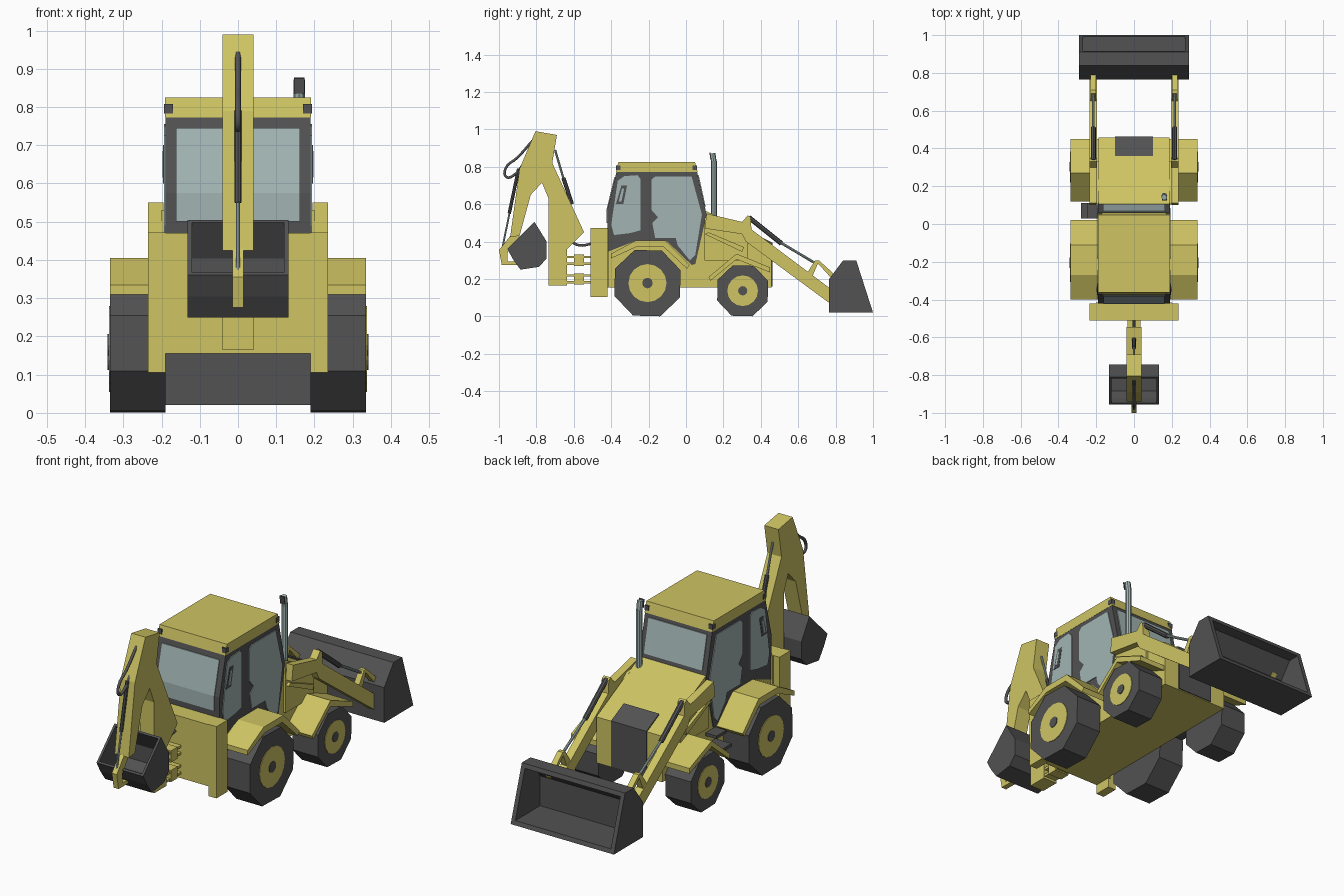
import bpy, bmesh, math
from mathutils import Vector


def material(name, rgb):
    m = bpy.data.materials.new(name)
    m.diffuse_color = (*rgb, 1)
    return m


YELLOW = material("yellow_paint", (0.62, 0.55, 0.125))
DARK = material("dark_grey", (0.085, 0.085, 0.085))
GLASS = material("pale_glass", (0.36, 0.46, 0.45))


def finish(name, bm, mat, mirror):
    bmesh.ops.recalc_face_normals(bm, faces=bm.faces)
    me = bpy.data.meshes.new(name)
    bm.to_mesh(me)
    bm.free()
    me.materials.append(mat)
    ob = bpy.data.objects.new(name, me)
    bpy.context.collection.objects.link(ob)
    if mirror:
        ob.modifiers.new("mirror", 'MIRROR')
    return ob


def prof(name, pts, x0, x1, mat, mirror=False):
    """Side profile of (y, z) points extruded from x0 to x1."""
    bm = bmesh.new()
    f = bm.faces.new([bm.verts.new((x0, y, z)) for y, z in pts])
    r = bmesh.ops.extrude_face_region(bm, geom=[f])
    bmesh.ops.translate(bm, verts=[v for v in r['geom'] if isinstance(v, bmesh.types.BMVert)],
                        vec=(x1 - x0, 0, 0))
    return finish(name, bm, mat, mirror)


def box(name, x, y, z, mat, mirror=False):
    return prof(name, [(y[0], z[0]), (y[1], z[0]), (y[1], z[1]), (y[0], z[1])], x[0], x[1], mat, mirror)


def ring(cy, cz, r, n, start=0):
    return [(cy + r * math.cos(math.radians(start + 360 * i / n)),
             cz + r * math.sin(math.radians(start + 360 * i / n))) for i in range(n)]


def rod(name, a, b, r, mat, mirror=False, n=8):
    a, b = Vector(a), Vector(b)
    bm = bmesh.new()
    bmesh.ops.create_cone(bm, cap_ends=True, segments=n, radius1=r, radius2=r, depth=(b - a).length)
    bmesh.ops.rotate(bm, verts=bm.verts, cent=(0, 0, 0),
                     matrix=(b - a).to_track_quat('Z', 'Y').to_matrix())
    bmesh.ops.translate(bm, verts=bm.verts, vec=(a + b) / 2)
    return finish(name, bm, mat, mirror)


def hose(name, pts, r):
    cu = bpy.data.curves.new(name, 'CURVE')
    cu.dimensions = '3D'
    cu.bevel_depth, cu.bevel_resolution, cu.resolution_u = r, 1, 4
    sp = cu.splines.new('BEZIER')
    sp.bezier_points.add(len(pts) - 1)
    for p, (y, z) in zip(sp.bezier_points, pts):
        p.co = (0, y, z)
        p.handle_left_type = p.handle_right_type = 'AUTO'
    cu.materials.append(DARK)
    bpy.context.collection.objects.link(bpy.data.objects.new(name, cu))


def strip(name, pts, dy, half, mat):
    """Thin plate lying on a bent end surface."""
    prof(name, pts + [(y + dy, z) for y, z in reversed(pts)], -half, half, mat)


def bucket(name, pts, half, wall, t):
    """Open scoop: bent shell between two side plates; mouth joins first and last point."""
    p = [Vector(q) for q in pts]
    c = (p[0] + p[-1]) / 2
    inner = [q.lerp(c, t) for q in p]
    prof(name + "_shell", [tuple(q) for q in p + inner[::-1]], -half + wall, half - wall, DARK)
    prof(name + "_side", pts, half - wall, half, DARK, True)


# Wheels with flat hubs
for n, cy, cz, r, hub, cap in (("rear", -0.206, 0.178, 0.19, 0.102, 0.028),
                               ("front", 0.303, 0.137, 0.146, 0.082, 0.025)):
    prof(n + "_tyre", ring(cy, cz, r, 8, 21), 0.19, 0.335, DARK, True)
    prof(n + "_hub", ring(cy, cz, hub, 16), 0.33, 0.338, YELLOW, True)
    prof(n + "_hub_cap", ring(cy, cz, cap, 12), 0.33, 0.341, DARK, True)

# Body with sloping hood and grille
prof("body", [(-0.43, 0.155), (0.458, 0.155), (0.458, 0.39), (0.105, 0.565), (0.0, 0.5), (-0.42, 0.36)],
     -0.187, 0.187, YELLOW)
prof("grille", [(0.45, 0.16), (0.463, 0.16), (0.463, 0.394), (0.36, 0.445), (0.36, 0.43), (0.45, 0.385)],
     -0.1, 0.1, DARK)

# Fenders
prof("rear_fender", [(-0.40, 0.335), (-0.27, 0.405), (-0.11, 0.405), (0.02, 0.275), (0.005, 0.255),
                     (-0.12, 0.372), (-0.265, 0.372), (-0.40, 0.31)], 0.18, 0.335, YELLOW, True)
prof("front_fender", [(0.12, 0.21), (0.27, 0.335), (0.45, 0.262), (0.45, 0.235), (0.27, 0.305), (0.13, 0.19)],
     0.18, 0.335, YELLOW, True)

# Cab, roof and corner lamps
prof("cab", [(-0.42, 0.345), (-0.42, 0.575), (-0.37, 0.778), (0.058, 0.778), (0.11, 0.545), (0.05, 0.28),
             (0.03, 0.275), (-0.1, 0.40), (-0.28, 0.40)], -0.19, 0.19, DARK)
prof("roof", [(-0.375, 0.772), (-0.362, 0.825), (0.048, 0.825), (0.062, 0.772)], -0.191, 0.191, YELLOW)
box("rear_lamp", (0.17, 0.193), (-0.374, -0.35), (0.783, 0.808), DARK, True)
box("front_lamp", (0.17, 0.193), (0.035, 0.06), (0.783, 0.808), DARK, True)

# Windows
strip("windscreen", [(0.064, 0.755), (0.1015, 0.585)], 0.004, 0.165, GLASS)
strip("rear_window", [(-0.42, 0.5), (-0.42, 0.575), (-0.379, 0.745)], -0.004, 0.162, GLASS)
prof("side_window", [(-0.385, 0.435), (-0.40, 0.49), (-0.365, 0.725), (-0.33, 0.75), (-0.26, 0.755),
                     (-0.243, 0.735), (-0.243, 0.46), (-0.30, 0.445)], 0.185, 0.194, GLASS, True)
prof("window_handle", [(-0.375, 0.60), (-0.335, 0.60), (-0.315, 0.70), (-0.345, 0.70)], 0.19, 0.196, DARK, True)
prof("handle_gap", [(-0.36, 0.615), (-0.345, 0.615), (-0.33, 0.685), (-0.342, 0.685)], 0.19, 0.198, GLASS, True)
prof("door_window", [(-0.185, 0.73), (-0.165, 0.748), (0.03, 0.748), (0.085, 0.545), (0.05, 0.33), (0.02, 0.30),
                     (-0.045, 0.38), (-0.055, 0.42), (-0.165, 0.42), (-0.18, 0.50), (-0.15, 0.53),
                     (-0.185, 0.57)], 0.185, 0.194, GLASS, True)

# Exhaust stack with bent tip
rod("exhaust_pipe", (0.16, 0.15, 0.48), (0.16, 0.15, 0.83), 0.015, GLASS)
rod("exhaust_tip", (0.16, 0.15, 0.82), (0.16, 0.142, 0.872), 0.015, GLASS)
prof("exhaust_opening", [(0.131, 0.835), (0.136, 0.835), (0.13, 0.877), (0.125, 0.875)], 0.147, 0.174, DARK)

# Steps on the left
for i, z in enumerate((0.20, 0.26)):
    box("step_%d" % i, (-0.28 + 0.03 * i, -0.18), (0.03, 0.11), (z, z + 0.015), DARK)

# Loader arms, levers and rams
prof("loader_arm", [(0.11, 0.55), (0.30, 0.505), (0.33, 0.54), (0.345, 0.53), (0.35, 0.465), (0.79, 0.135),
                    (0.775, 0.065), (0.32, 0.40), (0.30, 0.44), (0.10, 0.47)], 0.195, 0.235, YELLOW, True)
prof("loader_stay", [(0.10, 0.44), (0.12, 0.45), (0.31, 0.37), (0.30, 0.345)], 0.18, 0.215, YELLOW, True)
prof("tower", [(0.10, 0.53), (0.20, 0.52), (0.33, 0.42), (0.33, 0.30), (0.10, 0.30)], 0.18, 0.2, YELLOW, True)
prof("lever_rear", [(0.64, 0.22), (0.69, 0.30), (0.71, 0.295), (0.67, 0.20)], 0.2, 0.23, YELLOW, True)
prof("lever_front", [(0.69, 0.30), (0.71, 0.30), (0.81, 0.21), (0.79, 0.19)], 0.2, 0.23, YELLOW, True)
rod("loader_ram", (0.215, 0.335, 0.53), (0.215, 0.51, 0.39), 0.013, DARK, True)
rod("loader_ram_rod", (0.215, 0.50, 0.398), (0.215, 0.69, 0.285), 0.007, GLASS, True)
bucket("loader_bucket", [(1.0, 0.02), (0.765, 0.02), (0.765, 0.20), (0.84, 0.30), (0.91, 0.30)], 0.292, 0.022, 0.15)

# Rear frame with stabiliser legs
box("rear_frame", (-0.2, 0.2), (-0.51, -0.415), (0.155, 0.47), YELLOW)
box("stabiliser", (0.19, 0.235), (-0.51, -0.42), (0.105, 0.472), YELLOW, True)

# Hinges of the digging arm
for n, z in (("lower", 0.2), ("upper", 0.3)):
    box(n + "_hinge_block", (-0.04, 0.04), (-0.6, -0.545), (z - 0.03, z + 0.03), YELLOW)
    for s in (-1, 1):
        box(n + "_hinge_plate", (-0.035, 0.035), (-0.65, -0.5), (z + 0.018 * s - 0.006, z + 0.018 * s + 0.006), YELLOW)

# Digging arm: boom, dipper and bucket link
prof("boom", [(-0.735, 0.165), (-0.635, 0.165), (-0.635, 0.36), (-0.545, 0.45), (-0.715, 0.82), (-0.77, 0.715),
              (-0.735, 0.63)], -0.04, 0.04, YELLOW)
prof("dipper", [(-0.69, 0.97), (-0.805, 0.99), (-0.89, 0.79), (-0.94, 0.425), (-0.89, 0.43), (-0.83, 0.65),
                (-0.77, 0.715), (-0.715, 0.82)], -0.04, 0.04, YELLOW)
prof("bucket_link", [(-0.94, 0.43), (-1.0, 0.355), (-0.985, 0.275), (-0.89, 0.275), (-0.89, 0.292), (-0.955, 0.295),
                     (-0.955, 0.34), (-0.89, 0.43)], -0.014, 0.014, YELLOW)
bucket("digger_bucket", [(-0.81, 0.505), (-0.745, 0.40), (-0.745, 0.31), (-0.785, 0.265), (-0.885, 0.25),
                         (-0.925, 0.305), (-0.955, 0.36)], 0.132, 0.012, 0.1)

# Rams and hoses of the digging arm
rod("dipper_ram", (0, -0.895, 0.79), (0, -0.945, 0.55), 0.009, DARK)
rod("dipper_ram_rod", (0, -0.94, 0.57), (0, -0.985, 0.35), 0.005, GLASS)
rod("boom_ram", (0, -0.61, 0.60), (0, -0.655, 0.74), 0.011, DARK)
rod("boom_ram_rod", (0, -0.65, 0.72), (0, -0.70, 0.89), 0.006, GLASS)
hose("dipper_hose", [(-0.82, 0.94), (-0.90, 0.85), (-0.965, 0.79), (-0.96, 0.745), (-0.92, 0.755), (-0.86, 0.83)], 0.008)
hose("frame_hose", [(-0.63, 0.41), (-0.57, 0.38), (-0.50, 0.39)], 0.008)
